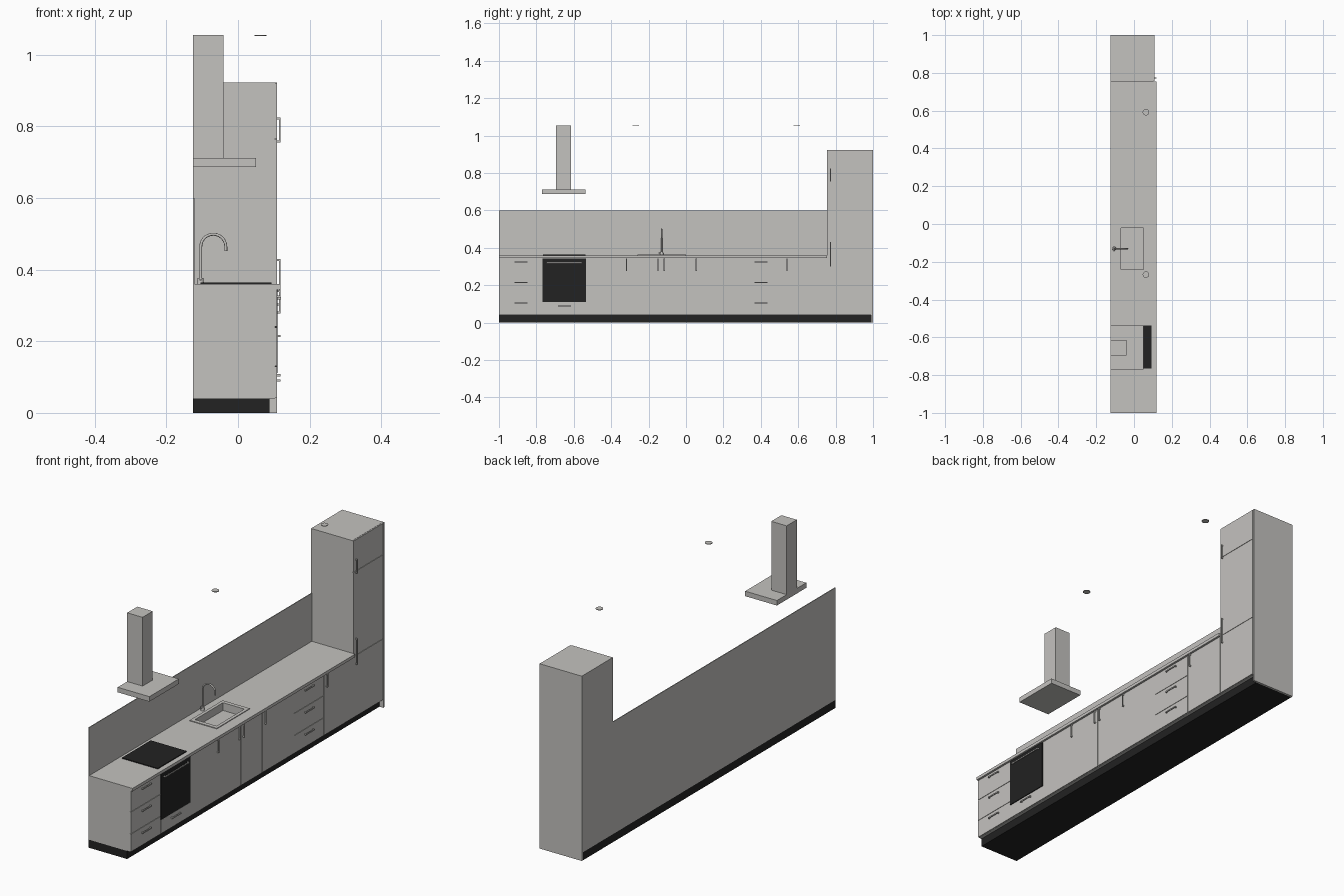
import bpy, bmesh, math
from mathutils import Vector

if "Cube" in bpy.data.objects:
    bpy.data.objects.remove(bpy.data.objects["Cube"], do_unlink=True)


def material(name, rgb):
    m = bpy.data.materials.new(name)
    m.use_nodes = True
    m.diffuse_color = (*rgb, 1)
    m.node_tree.nodes["Principled BSDF"].inputs["Base Color"].default_value = (*rgb, 1)
    return m


GREY = material("warm grey", (0.55, 0.54, 0.52))
BLACK = material("black", (0.016, 0.016, 0.016))


def finish(name, bm, mat):
    me = bpy.data.meshes.new(name)
    bm.to_mesh(me)
    bm.free()
    me.materials.append(mat)
    ob = bpy.data.objects.new(name, me)
    bpy.context.collection.objects.link(ob)
    return ob


def box(name, x, y, z, mat=GREY):
    bm = bmesh.new()
    bmesh.ops.create_cube(bm, size=1)
    for v in bm.verts:
        v.co = Vector([(a + b) / 2 + c * (b - a) for (a, b), c in zip((x, y, z), v.co)])
    return finish(name, bm, mat)


def cylinder(name, centre, r1, r2, height, sides=24):
    bm = bmesh.new()
    bmesh.ops.create_cone(bm, cap_ends=True, segments=sides, radius1=r1, radius2=r2, depth=height)
    bmesh.ops.translate(bm, vec=centre, verts=bm.verts)
    ob = finish(name, bm, GREY)
    smooth(ob)
    return ob


def smooth(ob):
    bpy.ops.object.select_all(action='DESELECT')
    ob.select_set(True)
    bpy.context.view_layer.objects.active = ob
    bpy.ops.object.shade_smooth_by_angle()


BACK, FRONT, TOP = -0.125, 0.109, 0.345
CARCASS = FRONT - 0.006
GAP = 0.001


def front(name, y0, y1, z0, z1, mat=GREY, face=FRONT):
    return box(name, (CARCASS, face), (y0 + GAP, y1 - GAP), (z0 + GAP, z1 - GAP), mat)


def handle(name, y, z, vertical, length, reach=0.118):
    """Bar on two short posts, centred at y, z."""
    h, t = length / 2, 0.003
    dy, dz = (t, h) if vertical else (h, t)
    box(name, (reach - 0.004, reach), (y - dy, y + dy), (z - dz, z + dz))
    for s in (-1, 1):
        py, pz = (y, z + s * (h - t)) if vertical else (y + s * (h - t), z)
        box(name + "_post", (FRONT - 0.001, reach - 0.003), (py - t, py + t), (pz - t, pz + t))


# Plinth, carcasses and the end panel that reaches the floor
box("plinth", (BACK, 0.088), (-1, 0.99), (0, 0.04), BLACK)
base = box("base_carcass", (BACK, CARCASS), (-1, 0.755), (0.04, TOP))
box("tall_carcass", (BACK, CARCASS), (0.755, 0.992), (0.04, 0.922))
box("tall_end_panel", (BACK, FRONT), (0.99, 1), (0, 0.922))
box("splashback", (BACK, BACK + 0.004), (-1, 0.755), (0.36, 0.6))

# Worktop and carcass opened up for the sink bowl
worktop = box("worktop", (BACK, 0.118), (-1, 0.755), (TOP, 0.36))
SX, SY = (-0.085, 0.065), (-0.26, 0.0)
IX, IY = (SX[0] + 0.016, SX[1] - 0.016), (SY[0] + 0.02, SY[1] - 0.02)
cutter = box("sink_cutter", IX, IY, (0.325, 0.4))
cutter.hide_render = True
cutter.hide_viewport = True
for ob in (worktop, base):
    mod = ob.modifiers.new("sink_opening", 'BOOLEAN')
    mod.operation = 'DIFFERENCE'
    mod.object = cutter
    mod.solver = 'EXACT'

# Sink rim
for x, y in (((SX[0], IX[0]), SY), ((IX[1], SX[1]), SY), (IX, (SY[0], IY[0])), (IX, (IY[1], SY[1]))):
    box("sink_rim", x, y, (0.359, 0.3635))

# Drawer stacks
for y0 in (-1, 0.285):
    for z0, z1, hz in ((0.04, 0.13, 0.105), (0.13, 0.24, 0.215), (0.24, TOP, 0.325)):
        front("drawer_front", y0, y0 + 0.235, z0, z1)
        handle("drawer_handle", y0 + 0.117, hz, False, 0.07)

# Doors with their handle positions
for y0, y1, hy in ((-0.53, -0.298, -0.318), (-0.298, -0.133, -0.15),
                   (-0.133, 0.035, -0.116), (0.035, 0.285, 0.055), (0.52, 0.755, 0.54)):
    front("base_door", y0, y1, 0.04, TOP)
    handle("base_door_handle", hy, 0.31, True, 0.066)

# Tall unit doors
for z0, z1 in ((0.04, 0.345), (0.345, 0.765), (0.765, 0.922)):
    front("tall_door", 0.755, 0.99, z0, z1)
for z, length in ((0.365, 0.13), (0.79, 0.07)):
    handle("tall_door_handle", 0.773, z, True, length)

# Oven, drawer below it, and hob
front("oven_front", -0.767, -0.533, 0.11, TOP, BLACK, FRONT + 0.002)
handle("oven_handle", -0.65, 0.32, False, 0.19, 0.12)
front("oven_drawer", -0.765, -0.53, 0.04, 0.11)
handle("oven_drawer_handle", -0.65, 0.09, False, 0.07)
box("hob", (-0.105, 0.093), (-0.765, -0.538), (0.358, 0.364), BLACK)

# Extractor hood
box("hood_canopy", (BACK, 0.05), (-0.77, -0.538), (0.687, 0.712))
box("hood_chimney", (BACK, -0.04), (-0.695, -0.615), (0.712, 1.055))

# Tap: base, swan-neck pipe and small lever
TY = -0.13
cylinder("tap_base", (-0.105, TY, 0.368), 0.01, 0.008, 0.017)
R, CX, CZ = 0.035, -0.069, 0.464
path = [(-0.104, 0.365)]
path += [(CX + R * math.cos(math.pi * (1 - i / 14)), CZ + R * math.sin(math.pi * i / 14)) for i in range(15)]
path += [(CX + R, 0.452)]
curve = bpy.data.curves.new("tap_path", 'CURVE')
curve.dimensions = '3D'
curve.bevel_depth = 0.004
curve.bevel_resolution = 3
curve.use_fill_caps = True
spline = curve.splines.new('POLY')
spline.points.add(len(path) - 1)
for p, (x, z) in zip(spline.points, path):
    p.co = (x, TY, z, 1)
curve.materials.append(GREY)
pipe = bpy.data.objects.new("tap_pipe", curve)
bpy.context.collection.objects.link(pipe)
box("tap_lever", (-0.108, -0.102), (TY - 0.016, TY), (0.37, 0.374))

# Ceiling spotlights
for y in (-0.268, 0.592):
    cylinder("ceiling_spotlight", (0.063, y, 1.0535), 0.017, 0.017, 0.003, 32)
